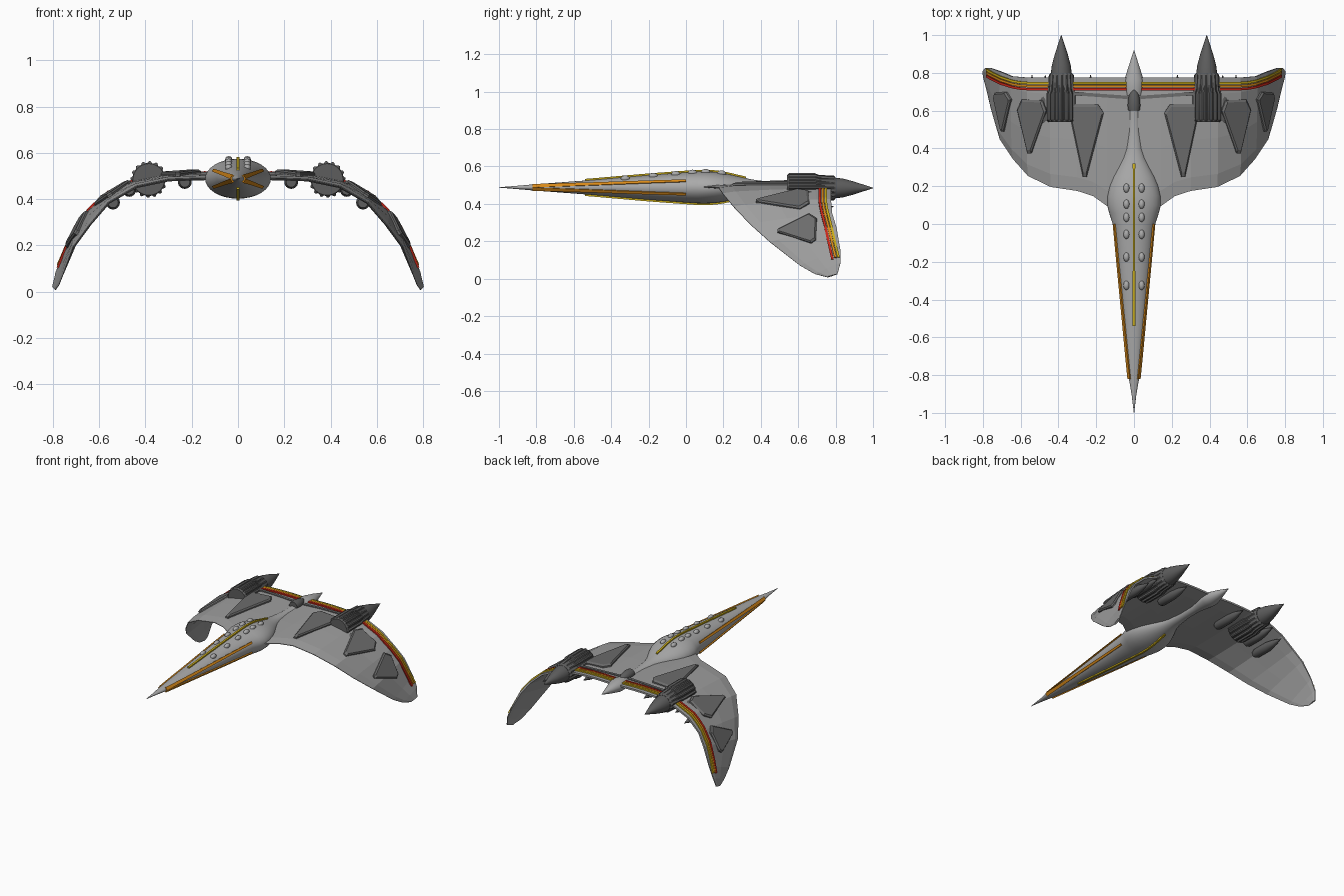
import bpy, bmesh, math
from mathutils import Vector
from mathutils.bvhtree import BVHTree

if "Cube" in bpy.data.objects:
    bpy.data.objects.remove(bpy.data.objects["Cube"])


def material(name, rgb):
    m = bpy.data.materials.new(name)
    m.diffuse_color = (*rgb, 1)
    m.use_nodes = True
    m.node_tree.nodes["Principled BSDF"].inputs["Base Color"].default_value = m.diffuse_color
    return m


LIGHT = material("light_grey", (0.40, 0.40, 0.40))
WING = material("wing_grey", (0.34, 0.34, 0.34))
PANEL = material("panel_grey", (0.15, 0.15, 0.15))
DARK = material("engine_grey", (0.11, 0.11, 0.11))
ORANGE = material("orange", (0.68, 0.25, 0.01))
YELLOW = material("yellow", (0.60, 0.42, 0.01))
RED = material("red", (0.58, 0.02, 0.01))


def loft(name, rings, mat, mirror=False, smooth=None):
    """Skin a list of equal-length closed rings and cap both ends."""
    bm = bmesh.new()
    rows = [[bm.verts.new(p) for p in r] for r in rings]
    n = len(rows[0])
    for a, b in zip(rows, rows[1:]):
        for i in range(n):
            j = (i + 1) % n
            bm.faces.new((a[i], a[j], b[j], b[i]))
    bm.faces.new(rows[0])
    bm.faces.new(rows[-1])
    bmesh.ops.recalc_face_normals(bm, faces=bm.faces)
    me = bpy.data.meshes.new(name)
    bm.to_mesh(me)
    bm.free()
    me.materials.append(mat)
    if smooth:
        me.polygons.foreach_set("use_smooth", [True] * len(me.polygons))
        me.set_sharp_from_angle(angle=math.radians(smooth))
    ob = bpy.data.objects.new(name, me)
    bpy.context.collection.objects.link(ob)
    if mirror:
        ob.modifiers.new("mirror", 'MIRROR')
    return ob


def lathe(name, cx, cz, profile, mat, n=16, mirror=True, teeth=(), flat=1.0):
    """Turn (y, radius) pairs about a lengthwise axis; rows in teeth are ribbed."""
    rings = []
    for row, (y, r) in enumerate(profile):
        ring = []
        for k in range(n):
            a = 2 * math.pi * k / n
            q = r * (0.9 if row in teeth and (k // 2) % 2 else 1)
            ring.append((cx + q * math.cos(a), y, cz + flat * q * math.sin(a)))
        rings.append(ring)
    return loft(name, rings, mat, mirror, 35)


# Fuselage: elliptical sections (y, half width, half height)
ZC = 0.488
HULL = [(-1, .001, .001), (-.9, .013, .009), (-.82, .027, .016), (-.5, .060, .040),
        (-.2, .092, .066), (0, .113, .081), (.06, .132, .085), (.10, .142, .086),
        (.15, .141, .084), (.2, .130, .077), (.25, .110, .066), (.3, .084, .054),
        (.35, .060, .043), (.4, .045, .036), (.5, .033, .029), (.6, .032, .029),
        (.66, .042, .034), (.72, .052, .040), (.76, .052, .040), (.83, .030, .026),
        (.92, .001, .001)]


def hull_radii(y):
    for (y0, a0, b0), (y1, a1, b1) in zip(HULL, HULL[1:]):
        if y <= y1:
            t = (y - y0) / (y1 - y0)
            return a0 + t * (a1 - a0), b0 + t * (b1 - b0)


def hull_point(y, a, h=0):
    rx, rz = hull_radii(y)
    return ((rx + h) * math.cos(a), y, ZC + (rz + h) * math.sin(a))


loft("fuselage", [[hull_point(y, 2 * math.pi * k / 32) for k in range(32)]
                  for y, _, _ in HULL], LIGHT, smooth=50)


# Raised strips that follow the fuselage
def hull_strip(name, y0, y1, deg, w0, w1, h, mat, mirror=False):
    rings = []
    for i in range(25):
        t = i / 24
        y = y0 + t * (y1 - y0)
        a, d = math.radians(deg), (w0 + t * (w1 - w0)) / hull_radii(y)[0]
        rings.append([hull_point(y, a - d, -.004), hull_point(y, a - d, h),
                      hull_point(y, a + d, h), hull_point(y, a + d, -.004)])
    loft(name, rings, mat, mirror)


hull_strip("spine_strip", -.54, .32, 90, .006, .006, .009, YELLOW)
hull_strip("belly_strip", -.54, .30, -90, .006, .006, .009, YELLOW)
hull_strip("upper_nose_strip", -.82, 0, 25, .012, .008, .008, ORANGE, True)
hull_strip("lower_nose_strip", -.82, 0, -25, .012, .008, .008, ORANGE, True)

# Paired domes along the back
for y in (.19, .105, .035, -.055, -.175, -.325):
    rx, rz = hull_radii(y)
    z = ZC + rz * math.sqrt(1 - (.04 / rx) ** 2)
    prof = [(y - .024 * math.cos(t * math.pi / 8), .001 + .015 * math.sin(t * math.pi / 8))
            for t in range(9)]
    lathe("back_dome", .04, z, prof, LIGHT, 12)

# Drooping wing: leading and trailing edge points from root to tip
LEAD = [(0, .1, .49), (.143, .095, .49), (.217, .148, .488), (.30, .175, .485),
        (.44, .196, .455), (.56, .254, .385), (.64, .344, .29), (.71, .45, .195),
        (.757, .61, .07), (.775, .69, .025), (.79, .755, .008)]
TRAIL = [(0, .775, .50), (.143, .775, .503), (.217, .775, .502), (.30, .775, .498),
         (.44, .775, .475), (.56, .775, .42), (.645, .782, .345), (.70, .805, .27),
         (.755, .825, .155), (.785, .826, .085), (.798, .81, .025)]
CHORD = [(0, .002), (.12, .010), (.45, .013), (.85, .012), (1, .006)]


def wing_ring(i):
    lo, hi = max(i - 1, 0), min(i + 1, len(LEAD) - 1)
    top, bottom = [], []
    for t, h in CHORD:
        mid = [Vector(LEAD[j]).lerp(Vector(TRAIL[j]), t) for j in (lo, i, hi)]
        d = mid[2] - mid[0]
        nrm = Vector((-d.z, 0, d.x)).normalized() * h * (1 if i < 8 else .5)
        if i == 0:
            nrm.x = 0
        top.append(mid[1] + nrm)
        bottom.append(mid[1] - nrm)
    return top + bottom[::-1]


wing = loft("wing", [wing_ring(i) for i in range(len(LEAD))], WING, True)
surface = BVHTree.FromPolygons([v.co for v in wing.data.vertices],
                               [p.vertices[:] for p in wing.data.polygons])


def on_wing(x, y):
    p, n, _, _ = surface.ray_cast(Vector((x, y, 2)), Vector((0, 0, -1)))
    if p is None:
        p, n, _, _ = surface.find_nearest(Vector((x, y, .2)))
    return p, n


# Three coloured stripes along the trailing edge
PATH = [(.04, 0), (.143, 0), (.217, 0), (.30, 0), (.37, 0), (.44, 0), (.5, 0), (.56, 0),
        (.60, .003), (.64, .01), (.70, .03), (.745, .052), (.775, .07)]
for name, y0, mat in (("red_stripe", .714, RED), ("orange_stripe", .730, ORANGE),
                      ("yellow_stripe", .746, YELLOW)):
    rings = []
    for x, dy in PATH:
        p, n = on_wing(x, y0 + dy)
        side = Vector((0, .0065, 0))
        lo, hi = p - n * .005, p + n * .009
        rings.append([lo - side, hi - side, hi + side, lo + side])
    loft(name, rings, mat, True)

# Raised wedge panels on the wing
PANELS = {
    "inner_panel": [(.19, .635), (.16, .59), (.25, .25), (.27, .25), (.34, .58), (.33, .635)],
    "middle_panel": [(.48, .655), (.46, .60), (.54, .375), (.56, .375), (.615, .61), (.59, .66)],
    "outer_panel": [(.67, .70), (.645, .66), (.685, .49), (.695, .49), (.735, .67), (.73, .695)],
}
for name, outline in PANELS.items():
    hits = [on_wing(*q) for q in outline]
    nrm = sum((n for _, n in hits), Vector()).normalized()
    mid = sum((p for p, _ in hits), Vector()) / len(hits)
    loft(name, [[p - nrm * .012 for p, _ in hits], [p + nrm * .010 for p, _ in hits],
                [p.lerp(mid, .10) + nrm * .018 for p, _ in hits]], PANEL, True)

# Ribbed engines with pointed tails
lathe("engine", .385, .485, [(.54, .001), (.54, .068), (.55, .079), (.69, .079), (.71, .070),
                             (.79, .066), (.80, .056)], DARK, 64, teeth=(2, 3, 4, 5))
lathe("engine_tail_cone", .385, .485, [(.79, .056), (.84, .050), (.90, .034), (1.0, .001)],
      DARK, 24)

# Pods under the wing
for x, z in ((.23, .474), (.47, .440), (.54, .385)):
    lathe("underwing_pod", x, z, [(.53, .001), (.53, .022), (.55, .030), (.66, .030),
                                  (.72, .020), (.79, .001)], DARK, 16)

# Tail fairing and the struts that join it to the engines
lathe("tail_fairing", 0, .515, [(.60, .001), (.60, .030), (.63, .034), (.68, .027),
                                (.71, .012), (.72, .001)], DARK, 20, False)
loft("engine_strut", [[(x, y - w, .498), (x, y - w, .517), (x, y + w, .517), (x, y + w, .498)]
                      for x, y, w in ((0, .67, .012), (.06, .672, .009), (.34, .692, .009))],
     PANEL, True)
